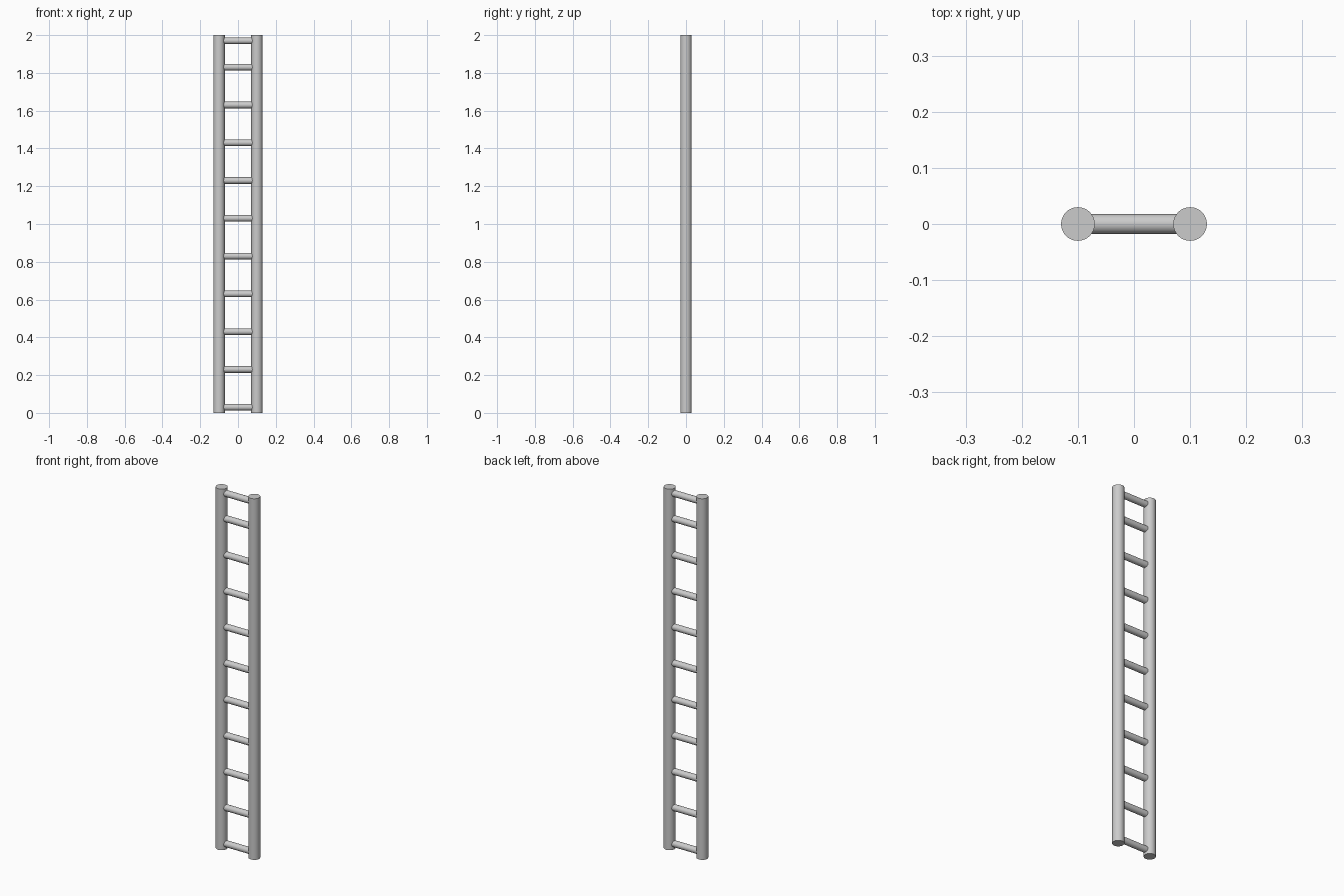
import bpy
from math import pi, radians

cube = bpy.data.objects.get("Cube")
if cube:
    bpy.data.objects.remove(cube, do_unlink=True)

HEIGHT = 2.0
RAIL_X, RAIL_RADIUS = 0.1, 0.03
RUNG_RADIUS = 0.0175

grey = bpy.data.materials.new("light grey metal")
grey.use_nodes = True
colour = (0.6, 0.6, 0.6, 1)
grey.diffuse_color = colour
grey.node_tree.nodes["Principled BSDF"].inputs["Base Color"].default_value = colour


def rod(name, radius, length, location, rotation=(0, 0, 0)):
    bpy.ops.mesh.primitive_cylinder_add(vertices=32, radius=radius, depth=length,
                                        location=location, rotation=rotation)
    obj = bpy.context.object
    obj.name = name
    obj.data.materials.append(grey)
    bpy.ops.object.shade_smooth_by_angle(angle=radians(30))
    return obj


# Upright side rails
for side, x in (("left", RAIL_X), ("right", -RAIL_X)):
    rod(f"{side}_rail", RAIL_RADIUS, HEIGHT, (x, 0, HEIGHT / 2))

# Evenly spaced rungs, plus a closer one at the top
rung_heights = [0.03 + 0.2 * i for i in range(10)] + [HEIGHT - 0.03]
for i, z in enumerate(rung_heights, 1):
    rod(f"rung_{i}", RUNG_RADIUS, 2 * RAIL_X, (0, 0, z), (0, pi / 2, 0))
